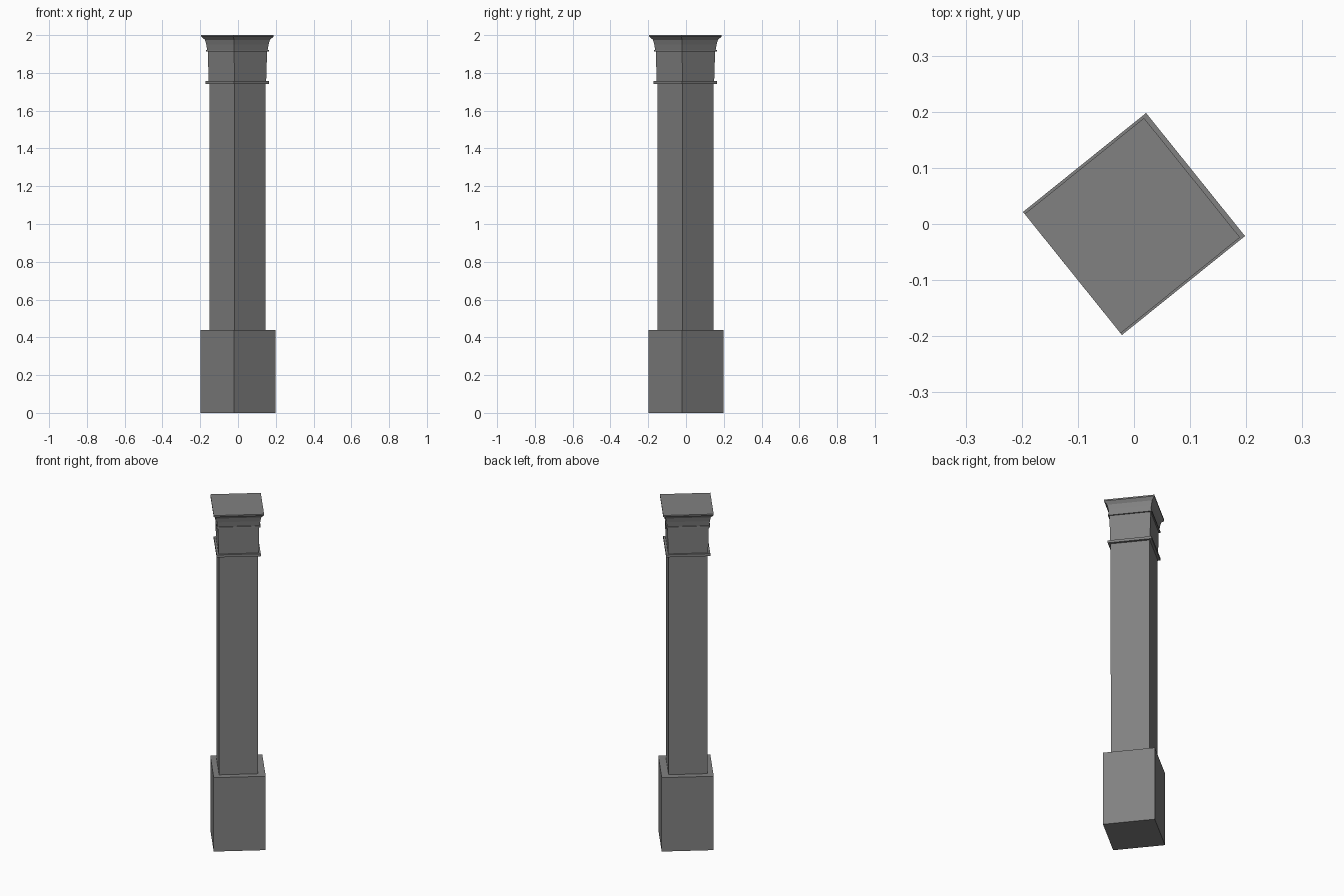
import bpy, bmesh, math

cube = bpy.data.objects.get("Cube")
if cube:
    bpy.data.objects.remove(cube, do_unlink=True)

# Single stone colour
stone = bpy.data.materials.new("grey_stone")
stone.use_nodes = True
colour = (0.22, 0.22, 0.22, 1)
stone.diffuse_color = colour
stone.node_tree.nodes["Principled BSDF"].inputs["Base Color"].default_value = colour

TURN = math.radians(-6.2)


def square_loft(name, profile, offset=(0, 0)):
    """Stack square rings from (corner radius, height) pairs and close both ends."""
    bm = bmesh.new()
    rings = []
    for r, z in profile:
        rings.append([bm.verts.new((offset[0] + r * math.cos(TURN + i * math.pi / 2),
                                    offset[1] + r * math.sin(TURN + i * math.pi / 2), z))
                      for i in range(4)])
    for low, high in zip(rings, rings[1:]):
        for i in range(4):
            j = (i + 1) % 4
            bm.faces.new((low[i], low[j], high[j], high[i]))
    bm.faces.new(rings[0][::-1])
    bm.faces.new(rings[-1])
    mesh = bpy.data.meshes.new(name)
    bm.to_mesh(mesh)
    bm.free()
    mesh.materials.append(stone)
    obj = bpy.data.objects.new(name, mesh)
    bpy.context.collection.objects.link(obj)
    return obj


UPPER = (-0.003, -0.003)

# Plinth and shaft
square_loft("plinth", [(0.199, 0), (0.199, 0.44)])
square_loft("shaft", [(0.149, 0.44), (0.15, 1.745)], UPPER)

# Capital: neck between two thin bands, then a flaring crown
square_loft("lower_band", [(0.169, 1.742), (0.169, 1.757)], UPPER)
square_loft("neck", [(0.153, 1.757), (0.158, 1.913)], UPPER)
square_loft("upper_band", [(0.168, 1.912), (0.168, 1.922)], UPPER)
square_loft("crown", [(0.161, 1.922), (0.166, 1.95), (0.173, 1.975),
                      (0.19, 1.99), (0.193, 1.992), (0.193, 2.0)], UPPER)
